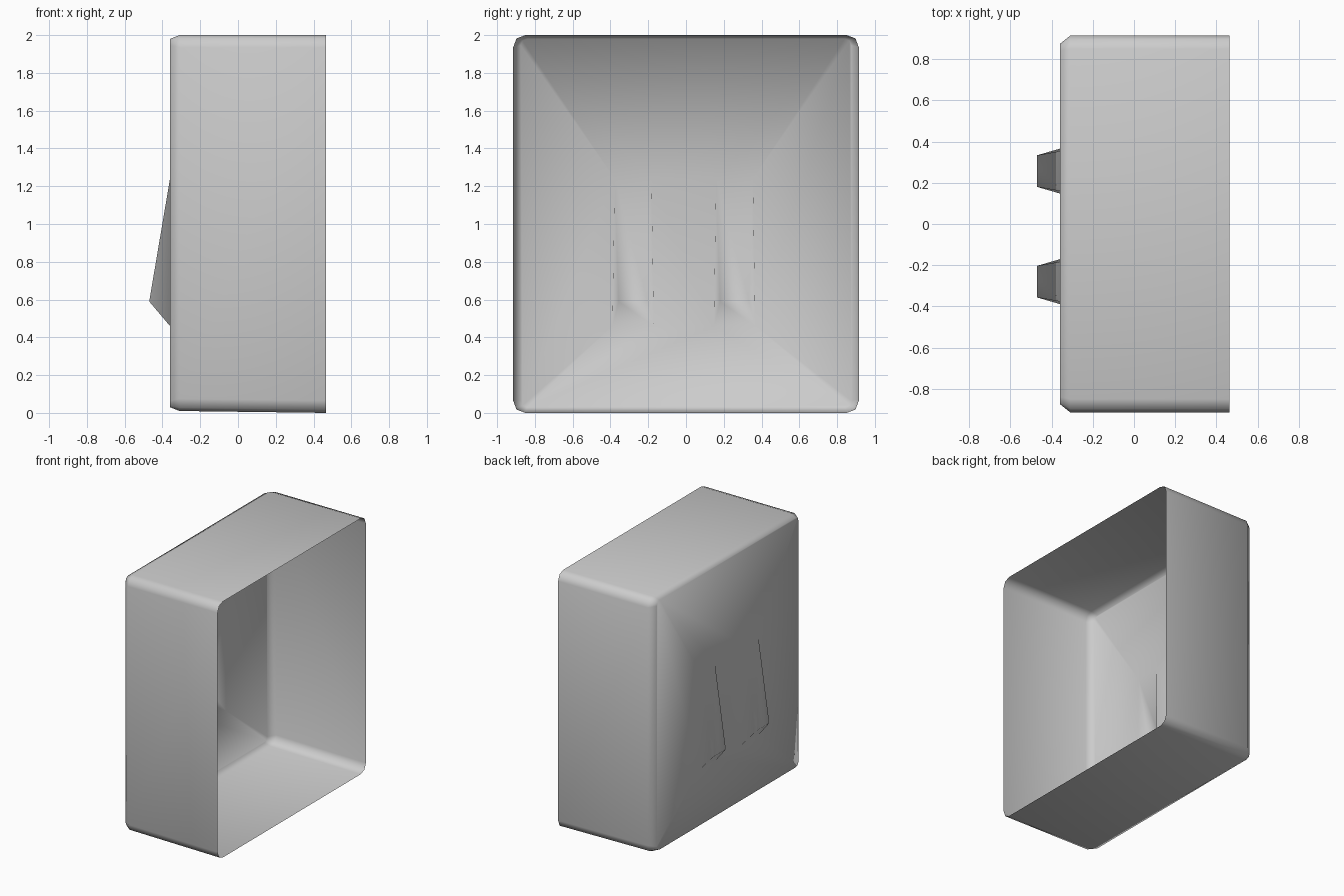
import bpy, bmesh

cube = bpy.data.objects.get("Cube")
if cube:
    bpy.data.objects.remove(cube)

# Plain grey finish
grey = bpy.data.materials.new("plain grey")
grey.use_nodes = True
COLOUR = (0.6, 0.6, 0.6, 1)
grey.diffuse_color = COLOUR
grey.node_tree.nodes["Principled BSDF"].inputs["Base Color"].default_value = COLOUR

bm = bmesh.new()


def ring(x, half, low, high, r):
    """Rounded rectangle across the housing, three points per corner, from top right."""
    verts = []
    for sy, sz in ((1, 1), (-1, 1), (-1, -1), (1, -1)):
        z = high if sz > 0 else low
        corner = [(half, z - sz * r), (half - r * .27, z - sz * r * .27), (half - r, z)]
        if sy * sz < 0:
            corner.reverse()
        verts += [bm.verts.new((x, sy * y, cz)) for y, cz in corner]
    return verts


def bridge(a, b):
    n = len(a)
    for i in range(n):
        bm.faces.new((a[i], a[(i + 1) % n], b[(i + 1) % n], b[i]))


# Open-mouthed shell: rim, shoulder and edge of the closed panel
BACK = -0.36
rim = ring(0.465, 0.915, 0.0, 2.0, 0.065)
shoulder = ring(-0.31, 0.915, 0.01, 2.0, 0.065)
panel = ring(BACK, 0.875, 0.03, 1.98, 0.035)
bridge(rim, shoulder)
bridge(shoulder, panel)


def wedge(y):
    """Hollow wedge pushed out of the panel; returns its base corners."""
    def pair(x, half, z):
        return [bm.verts.new((x, y + s * half, z)) for s in (-1, 1)]
    top, ridge, foot = pair(BACK, 0.097, 1.24), pair(-0.47, 0.077, 0.59), pair(BACK, 0.109, 0.46)
    bm.faces.new((top[0], top[1], ridge[1], ridge[0]))
    bm.faces.new((ridge[0], ridge[1], foot[1], foot[0]))
    for i in (0, 1):
        bm.faces.new((top[i], ridge[i], foot[i]))
    return top, foot


(lt, lf), (rt, rf) = wedge(-0.28), wedge(0.257)

# Closed panel, divided around the two wedges
bm.faces.new(panel[1:5] + lt + rt)
bm.faces.new(panel[4:8] + [lf[0], lt[0]])
bm.faces.new(panel[7:11] + [rf[1], rf[0], lf[1], lf[0]])
bm.faces.new(panel[10:] + panel[:2] + [rt[1], rf[1]])
bm.faces.new((lt[1], rt[0], rf[0], lf[1]))

bmesh.ops.recalc_face_normals(bm, faces=bm.faces)
# Keep the outside of the closed panel facing away from the opening
if sum(f.normal.x * f.calc_area() for f in bm.faces) > 0:
    bmesh.ops.reverse_faces(bm, faces=bm.faces)
for f in bm.faces:
    f.smooth = True

mesh = bpy.data.meshes.new("housing_shell")
bm.to_mesh(mesh)
bm.free()
mesh.materials.append(grey)
bpy.context.collection.objects.link(bpy.data.objects.new("housing_shell", mesh))
